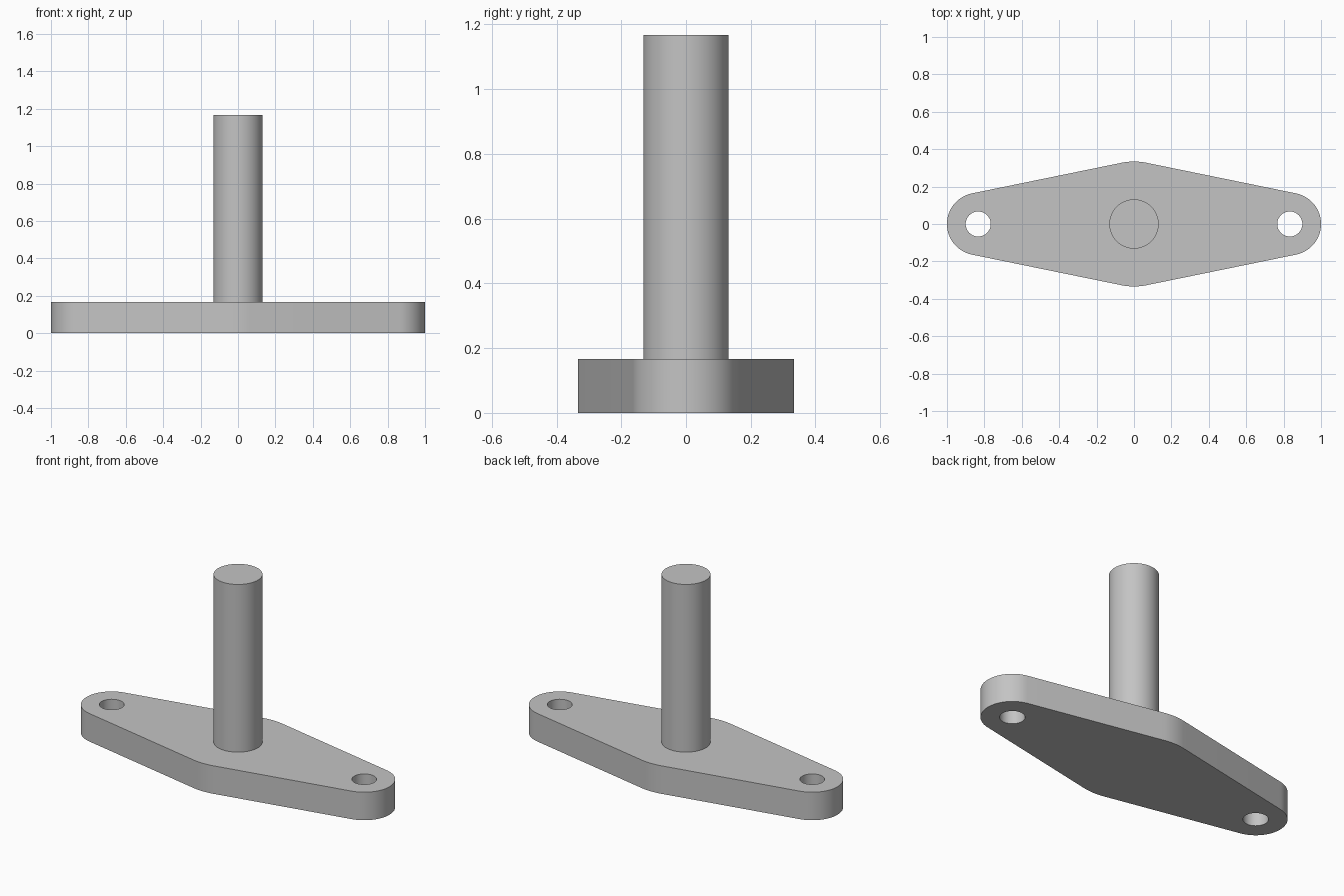
import bpy
import bmesh
from math import asin, cos, pi, sin

cube = bpy.data.objects.get("Cube")
if cube:
    bpy.data.objects.remove(cube)

THICK = 0.167      # plate thickness
TOP = 1.167        # shaft top
END_X = 0.833      # lug and hole centre
END_R = 0.167      # lug radius
MID_R = 0.334      # middle radius
HOLE_R = 0.067
SHAFT_R = 0.132

grey = bpy.data.materials.new("plain grey")
grey.use_nodes = True
colour = (0.55, 0.55, 0.55, 1)
grey.diffuse_color = colour
grey.node_tree.nodes["Principled BSDF"].inputs["Base Color"].default_value = colour


def arc(cx, radius, start, end, steps):
    """Points on an arc centred on the x axis, both ends included."""
    angles = [start + (end - start) * i / steps for i in range(steps + 1)]
    return [(cx + radius * cos(a), radius * sin(a)) for a in angles]


def extruded(name, loops, bottom, top):
    """Fill an outline, leaving inner loops open, and raise it to a solid."""
    bm = bmesh.new()
    edges = []
    for loop in loops:
        verts = [bm.verts.new((x, y, bottom)) for x, y in loop]
        edges += [bm.edges.new((v, verts[i - 1])) for i, v in enumerate(verts)]
    bmesh.ops.triangle_fill(bm, edges=edges, use_beauty=True, normal=(0, 0, 1))
    result = bmesh.ops.extrude_face_region(bm, geom=bm.faces[:])
    raised = [g for g in result["geom"] if isinstance(g, bmesh.types.BMVert)]
    bmesh.ops.translate(bm, verts=raised, vec=(0, 0, top - bottom))
    bmesh.ops.recalc_face_normals(bm, faces=bm.faces[:])
    mesh = bpy.data.meshes.new(name)
    bm.to_mesh(mesh)
    bm.free()
    mesh.materials.append(grey)
    obj = bpy.data.objects.new(name, mesh)
    bpy.context.collection.objects.link(obj)
    return obj


# Flange plate: arcs joined by their common tangents, with two bolt holes
lean = asin((MID_R - END_R) / END_X)
side = pi / 2 - lean
outline = (arc(END_X, END_R, -side, side, 40)
           + arc(0, MID_R, side, pi - side, 10)
           + arc(-END_X, END_R, pi - side, pi + side, 40)
           + arc(0, MID_R, pi + side, 2 * pi - side, 10))
holes = [arc(x, HOLE_R, 0, 2 * pi, 48)[:-1] for x in (-END_X, END_X)]
plate = extruded("flange_plate", [outline] + holes, 0, THICK)

# Shaft standing on the middle of the plate
shaft = extruded("shaft", [arc(0, SHAFT_R, 0, 2 * pi, 64)[:-1]], THICK - 0.01, TOP)

# Smooth walls with crisp rims
bpy.ops.object.select_all(action="DESELECT")
for obj in (plate, shaft):
    obj.select_set(True)
bpy.context.view_layer.objects.active = plate
bpy.ops.object.shade_smooth_by_angle(angle=pi / 6)
